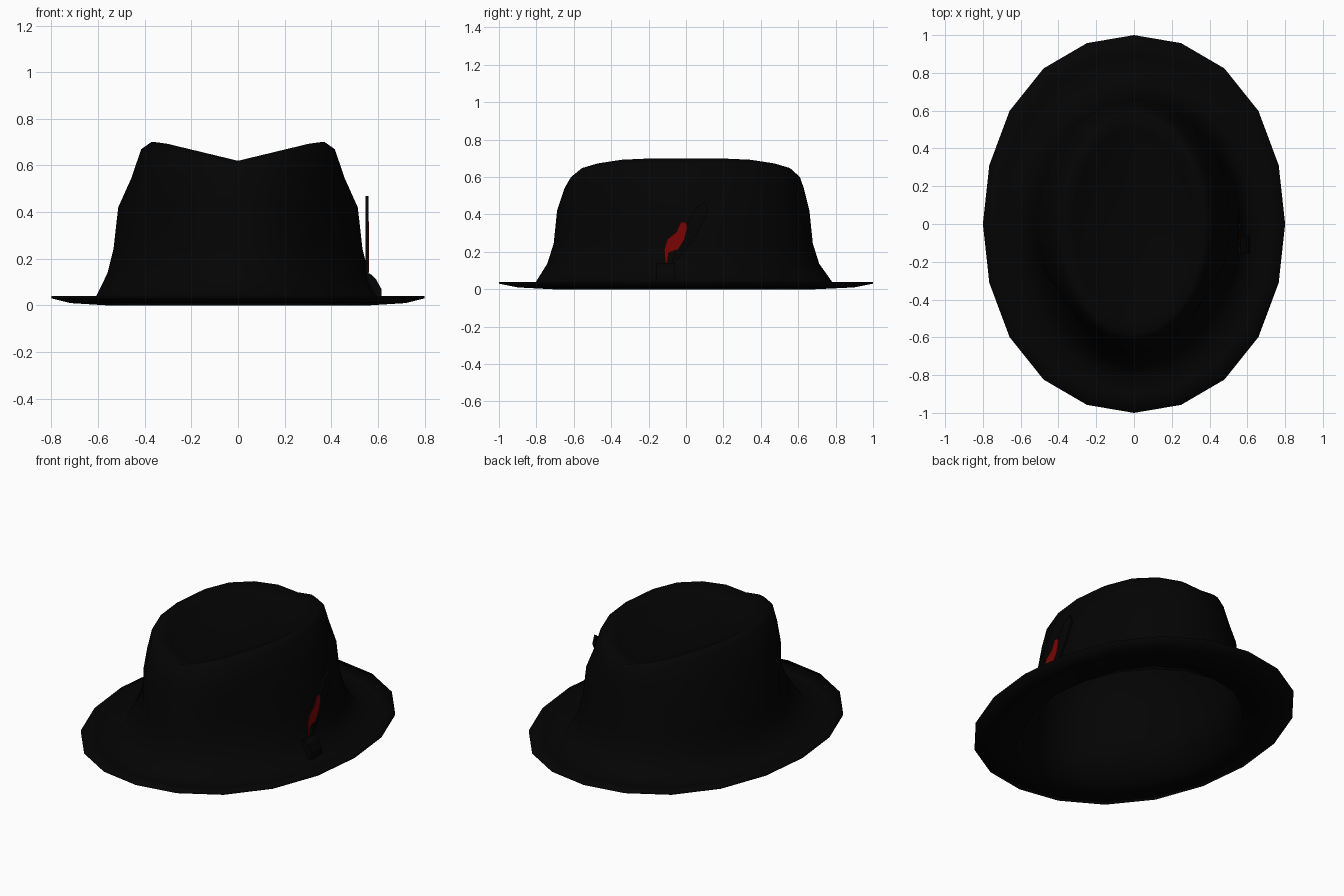
import bpy, bmesh, math

if "Cube" in bpy.data.objects:
    bpy.data.objects.remove(bpy.data.objects["Cube"])

SIDES = 20


def material(name, rgb):
    m = bpy.data.materials.new(name)
    m.diffuse_color = (*rgb, 1)
    m.use_nodes = True
    m.node_tree.nodes["Principled BSDF"].inputs["Base Color"].default_value = m.diffuse_color
    return m


black = material("black felt", (0.0011, 0.0011, 0.0011))
red = material("dark red", (0.19, 0.0015, 0.0015))


def finish(name, bm, mat, smooth):
    bmesh.ops.recalc_face_normals(bm, faces=bm.faces[:])
    mesh = bpy.data.meshes.new(name)
    bm.to_mesh(mesh)
    bm.free()
    mesh.materials.append(mat)
    for p in mesh.polygons:
        p.use_smooth = smooth
    ob = bpy.data.objects.new(name, mesh)
    bpy.context.collection.objects.link(ob)
    return ob


def loft(name, rings, mat, start_z, end_z):
    """Stack of ovals: (half x, half y, z at sides, z at front/back, y shift, front pinch)."""
    bm = bmesh.new()
    loops = []
    for rx, ry, zs, ze, dy, pinch in rings:
        loop = []
        for i in range(SIDES):
            a = 2 * math.pi * i / SIDES
            c, s = math.cos(a), math.sin(a)
            k = 1 + (0.02 * math.sin(2 * a) ** 2 if rx > 0.7 else 0)
            # dent at both front corners
            off = math.degrees(math.atan2(-s, abs(c))) - 42
            k -= pinch * math.exp(-(off / 22) ** 2)
            t = min(1.0, 1.12 * abs(c))
            loop.append(bm.verts.new((rx * c * k, ry * s * k + dy, ze + (zs - ze) * t)))
        loops.append(loop)
    for a, b in zip(loops, loops[1:]):
        for i in range(SIDES):
            j = (i + 1) % SIDES
            bm.faces.new((a[i], a[j], b[j], b[i]))
    for loop, z in ((loops[0], start_z), (loops[-1], end_z)):
        c = bm.verts.new((0, 0, z))
        for i in range(SIDES):
            bm.faces.new((loop[i], loop[(i + 1) % SIDES], c))
    return finish(name, bm, mat, True)


# Crown outside, from the brim up to the dished top
crown = [
    (0.618, 0.805, 0.020, 0.020, -0.010, 0.0),
    (0.561, 0.727, 0.137, 0.137, -0.015, 0.06),
    (0.535, 0.693, 0.245, 0.245, -0.015, 0.12),
    (0.515, 0.675, 0.42, 0.42, -0.015, 0.09),
    (0.458, 0.64, 0.545, 0.54, -0.01, 0.03),
    (0.415, 0.612, 0.67, 0.60, -0.003, 0.0),
    (0.372, 0.585, 0.70, 0.62, 0, 0.0),
    (0.32, 0.50, 0.665, 0.60, 0, 0.0),
    (0.20, 0.32, 0.61, 0.59, 0, 0.0),
]
# Hollow inside, a thin offset of the crown
T = 0.02
inside = [(rx - T, ry - T, zs - T, ze - T, dy, p) for rx, ry, zs, ze, dy, p in crown[2:6]]
inside = [(0.56, 0.70, 0.0, 0.0, -0.010, 0.0)] + inside + [
    (rx, ry, zs - T, ze - T, dy, p) for rx, ry, zs, ze, dy, p in crown[6:]]
# Upturned brim edge
brim = [
    (0.72, 0.90, 0.010, 0.010, 0, 0.0),
    (0.80, 1.00, 0.030, 0.030, 0, 0.0),
    (0.80, 1.00, 0.040, 0.040, 0, 0.0),
    (0.72, 0.90, 0.026, 0.026, 0, 0.0),
]
loft("hat_body", inside[::-1] + brim + crown, black, 0.585 - T, 0.585)


def plate(name, outline, x0, x1, mat):
    """Flat side plate from (y, z) points between two x positions."""
    bm = bmesh.new()
    f = bm.faces.new([bm.verts.new((x0, y, z)) for y, z in outline])
    new = bmesh.ops.extrude_face_region(bm, geom=[f])["geom"]
    for v in new:
        if isinstance(v, bmesh.types.BMVert):
            v.co.x = x1
    return finish(name, bm, mat, False)


# Feathers tucked in on the right side
plate("black_feather", [(-0.09, 0.10), (-0.01, 0.20), (0.06, 0.30), (0.12, 0.42),
                        (0.10, 0.47), (0.05, 0.43), (0.00, 0.34), (-0.06, 0.20)],
      0.547, 0.559, black)
plate("red_feather", [(0.0, 0.36), (-0.027, 0.36), (-0.053, 0.305), (-0.1, 0.267),
                      (-0.117, 0.214), (-0.112, 0.14), (-0.1, 0.14), (-0.092, 0.195),
                      (-0.043, 0.214), (-0.01, 0.267), (0.005, 0.33)],
      0.557, 0.561, red)

# Small knot holding the feather stems
bm = bmesh.new()
profile = [(0.56, 0.03), (0.615, 0.03), (0.615, 0.07), (0.59, 0.115), (0.565, 0.137), (0.55, 0.137)]
ends = [[bm.verts.new((x, y, z)) for x, z in profile] for y in (-0.16, -0.06)]
for e in ends:
    bm.faces.new(e)
for i in range(len(profile)):
    j = (i + 1) % len(profile)
    bm.faces.new((ends[0][i], ends[0][j], ends[1][j], ends[1][i]))
finish("feather_knot", bm, black, False)
